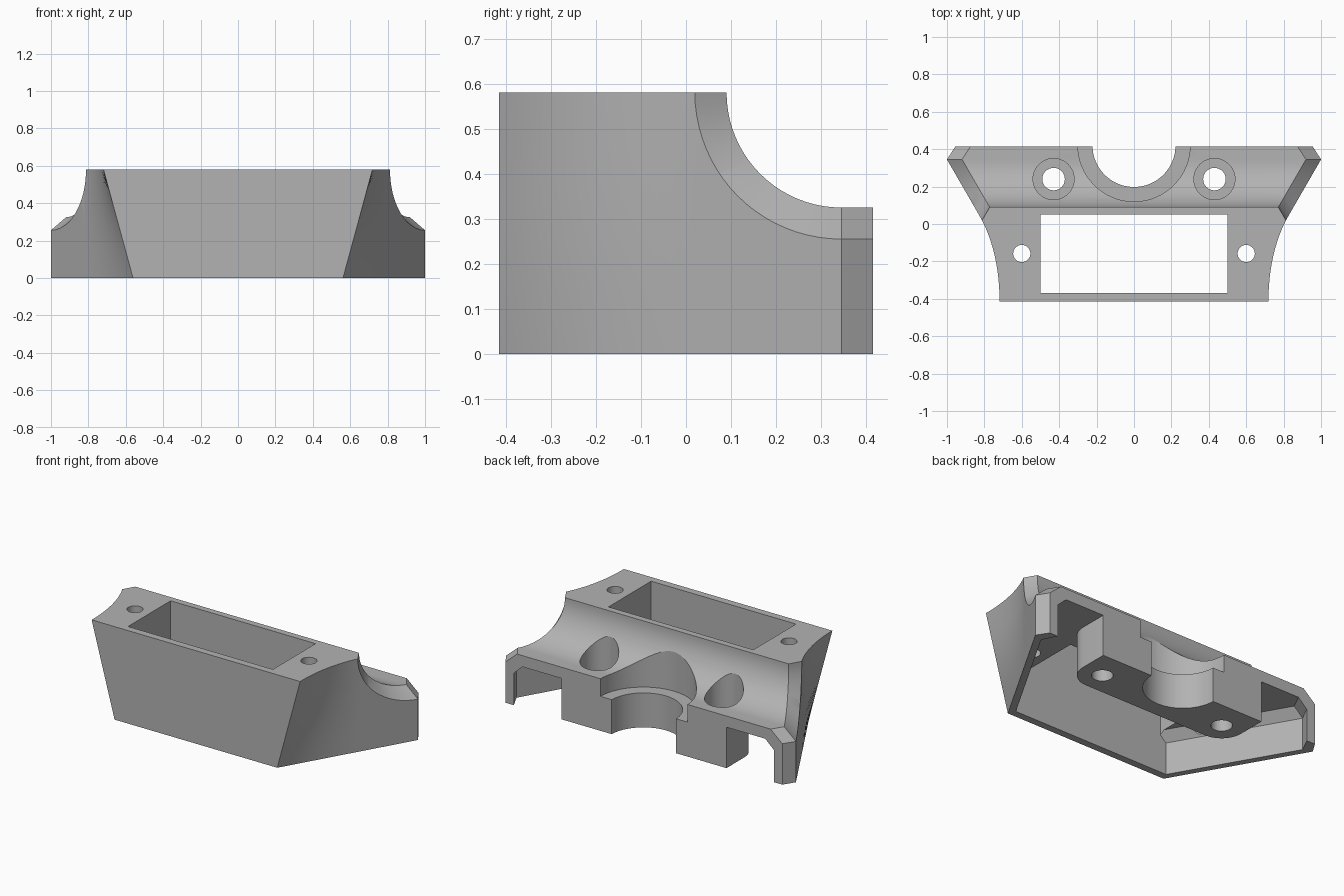
import bpy, bmesh, math
from math import sin, cos, pi

old = bpy.data.objects.get("Cube")
if old:
    bpy.data.objects.remove(old)

TOP, FRONT, BACK, KINK = 0.58, -0.415, 0.415, 0.345
SLOPE = math.tan(math.radians(30))


def edge(y):
    """Half width of the base outline at depth y."""
    return 1 - SLOPE * (KINK - y) if y <= KINK else 1 - 0.64 * (y - KINK)


def make_object(name, bm):
    bmesh.ops.recalc_face_normals(bm, faces=bm.faces[:])
    mesh = bpy.data.meshes.new(name)
    bm.to_mesh(mesh)
    bm.free()
    ob = bpy.data.objects.new(name, mesh)
    bpy.context.collection.objects.link(ob)
    return ob


def loft(name, rings, caps=True):
    """Closed solid through rings with equal point counts."""
    bm = bmesh.new()
    vs = [[bm.verts.new(p) for p in r] for r in rings]
    n = len(rings[0])
    for a, b in zip(vs, vs[1:]):
        for i in range(n):
            j = (i + 1) % n
            bm.faces.new((a[i], a[j], b[j], b[i]))
    for end in (vs[0], vs[-1]):
        if caps:
            bm.faces.new(end)
        else:  # ring is a lower run followed by the reversed upper run
            for i in range(n // 2 - 1):
                bm.faces.new((end[i], end[i + 1], end[n - 2 - i], end[n - 1 - i]))
    return make_object(name, bm)


def prism(name, outline, z0, z1):
    return loft(name, [[(x, y, z) for x, y in outline] for z in (z0, z1)])


def cylinder(name, x, y, r, z0, z1, n=48):
    ring = [(x + r * cos(2 * pi * i / n), y + r * sin(2 * pi * i / n)) for i in range(n)]
    return prism(name, ring, z0, z1)


def cut(target, tool):
    mod = target.modifiers.new("cut", 'BOOLEAN')
    mod.operation, mod.solver, mod.object = 'DIFFERENCE', 'EXACT', tool
    bpy.context.view_layer.update()
    deps = bpy.context.evaluated_depsgraph_get()
    mesh = bpy.data.meshes.new_from_object(target.evaluated_get(deps))
    target.modifiers.clear()
    target.data = mesh
    bpy.data.objects.remove(tool)


def mirrored(half):
    """Outline from its right half, listed front to back."""
    return half + [(-x, y) for x, y in reversed(half)]


# Body with side walls that flare outward toward the front top
END = 0.03
depths = [FRONT + (END - FRONT) * i / 14 for i in range(15)] + [KINK, BACK]


def body_ring(z):
    half = []
    for y in depths:
        flare = 0.158 * (max(0, END - y) / (END - FRONT)) ** 1.65
        half.append((edge(y) + flare * z / TOP, y))
    return [(x, y, z) for x, y in mirrored(half)]


body = loft("mount_body", [body_ring(TOP * i / 4) for i in range(5)])

# Hollow underside, open at the back, around a solid rounded screw block
WALL = 0.046


def cavity_ring(z, inset):
    half = [(edge(y) - WALL - inset, y) for y in (-0.37, KINK - 0.02, 0.5)]
    return [(x, y, z) for x, y in mirrored(half)]


cavity = loft("cavity_cutter", [cavity_ring(-0.1, 0), cavity_ring(0.2, 0), cavity_ring(0.255, 0.06)])
R = 0.14
corner = [(0.43 + R * sin(a), 0.24 - R * cos(a)) for a in [pi / 2 * i / 10 for i in range(11)]]
cut(cavity, prism("block_keep", mirrored(corner + [(0.57, 0.7)]), -0.3, 0.5))
cut(body, cavity)


# Concave back scoop with chamfered ends
def scoop_ring(side, d):
    radius = 0.255 + 0.07 - d
    low = [(KINK - radius * cos(a), TOP - radius * sin(a)) for a in [pi / 2 * i / 20 for i in range(21)]]
    low.append((0.5, TOP - radius))
    run = low + [(y, 0.8) for y, z in reversed(low)]
    return [(side * (edge(y) - d / cos(pi / 6)), y, z) for y, z in run]


insets = (-0.04, 0, 0.07)
rings = [scoop_ring(-1, d) for d in insets] + [scoop_ring(1, d) for d in reversed(insets)]
cut(body, loft("scoop_cutter", rings, caps=False))

# Rectangular opening through the top
cut(body, prism("opening_cutter", mirrored([(0.5, -0.37), (0.5, 0.05)]), -0.2, 0.8))

# Central stepped half bore
cut(body, cylinder("bore_cutter", 0, 0.42, 0.222, -0.2, 0.8, 64))
cut(body, cylinder("bore_step_cutter", 0, 0.42, 0.3, 0.215, 0.8, 64))

# Screw holes: counterbored pair in the scoop, plain pair beside the opening
for s in (-1, 1):
    cut(body, cylinder("screw_cutter", s * 0.43, 0.24, 0.06, -0.2, 0.8))
    cut(body, cylinder("screw_head_cutter", s * 0.43, 0.24, 0.11, 0.215, 0.8))
    cut(body, cylinder("side_screw_cutter", s * 0.6, -0.158, 0.046, -0.2, 0.8, 32))

# Single grey material
grey = bpy.data.materials.new("plain_grey")
grey.use_nodes = True
colour = (0.45, 0.45, 0.45, 1)
grey.diffuse_color = colour
grey.node_tree.nodes["Principled BSDF"].inputs["Base Color"].default_value = colour
body.data.materials.clear()
body.data.materials.append(grey)
for p in body.data.polygons:
    p.material_index = 0

bpy.ops.object.select_all(action='DESELECT')
body.select_set(True)
bpy.context.view_layer.objects.active = body
bpy.ops.object.shade_smooth_by_angle(angle=math.radians(25))
